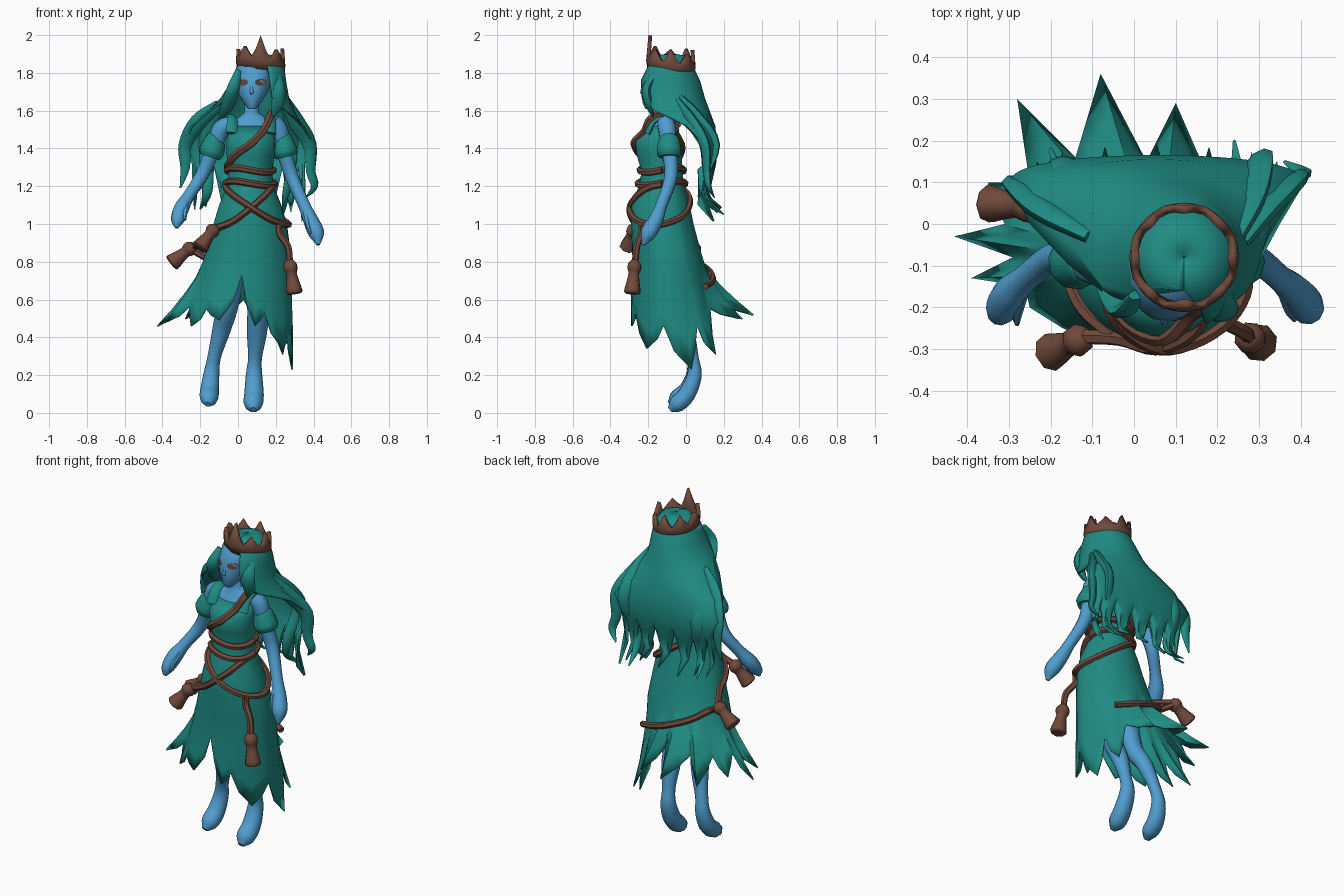
import bpy, bmesh, math, random
from mathutils import Vector
from mathutils.bvhtree import BVHTree

random.seed(4)
if "Cube" in bpy.data.objects:
    bpy.data.objects.remove(bpy.data.objects["Cube"])


def material(name, rgb):
    mat = bpy.data.materials.new(name)
    mat.use_nodes = True
    color = (*rgb, 1)
    mat.diffuse_color = color
    mat.node_tree.nodes["Principled BSDF"].inputs["Base Color"].default_value = color
    return mat


teal = material("teal", (0.014, 0.262, 0.23))
skin = material("blue skin", (0.08, 0.34, 0.62))
brown = material("brown", (0.16, 0.067, 0.043))


def finish(name, bm, mat, thickness=0, angle=50):
    """Turn a bmesh into a smooth-shaded object of one colour."""
    bmesh.ops.recalc_face_normals(bm, faces=bm.faces)
    mesh = bpy.data.meshes.new(name)
    bm.to_mesh(mesh)
    bm.free()
    mesh.materials.append(mat)
    mesh.shade_smooth()
    mesh.set_sharp_from_angle(angle=math.radians(angle))
    obj = bpy.data.objects.new(name, mesh)
    bpy.context.scene.collection.objects.link(obj)
    if thickness:
        mod = obj.modifiers.new("thickness", "SOLIDIFY")
        mod.thickness = thickness
    return obj


def loft(rows, closed=True, caps=False):
    """Skin rows of points into a sheet or tube."""
    bm = bmesh.new()
    rings = [[bm.verts.new(p) for p in row] for row in rows]
    n = len(rings[0])
    for a, b in zip(rings, rings[1:]):
        for i in range(n if closed else n - 1):
            j = (i + 1) % n
            bm.faces.new((a[i], a[j], b[j], b[i]))
    if caps:
        bm.faces.new(rings[0])
        bm.faces.new(rings[-1])
    return bm


def spline(points, steps=4):
    """Catmull-Rom smoothing of x, y, z, radius points."""
    p = [Vector(q) for q in points]
    p = [p[0] * 2 - p[1]] + p + [p[-1] * 2 - p[-2]]
    out = []
    for a, b, c, d in zip(p, p[1:], p[2:], p[3:]):
        for k in range(steps):
            t = k / steps
            out.append((b * 2 + (c - a) * t + (a * 2 - b * 5 + c * 4 - d) * t**2
                        + (b * 3 - a - c * 3 + d) * t**3) / 2)
    return out + [p[-2]]


def sweep(name, points, mat, sides=8, flat=1, steps=4):
    """Tube along a path whose radius varies from point to point."""
    path = spline(points, steps)
    rows, normal = [], Vector((0.3, -1, 0.1))
    for i, p in enumerate(path):
        tangent = (path[min(i + 1, len(path) - 1)] - path[max(i - 1, 0)]).xyz.normalized()
        normal = (normal - tangent * normal.dot(tangent)).normalized()
        side = tangent.cross(normal)
        turns = [math.tau * k / sides for k in range(sides)]
        rows.append([p.xyz + (normal * math.cos(a) * flat + side * math.sin(a)) * max(p.w, 0.003)
                     for a in turns])
    return finish(name, loft(rows, caps=True), mat)


def oval(row, angle, grow=0):
    z, x0, x1, y0, y1 = row
    return Vector(((x0 + x1) / 2 + ((x1 - x0) / 2 + grow) * math.cos(angle),
                   (y0 + y1) / 2 + ((y1 - y0) / 2 + grow) * math.sin(angle), z))


def stack(rows, sides=16):
    return loft([[oval(r, math.tau * k / sides) for k in range(sides)] for r in rows], caps=True)


# Dress: oval sections (z, x min, x max, y min, y max) down to a ragged hem
SECTIONS = [(1.52, -.04, .19, -.2, -.04), (1.44, -.06, .2, -.27, -.03), (1.36, -.06, .195, -.26, -.02),
            (1.28, -.05, .18, -.235, -.02), (1.2, -.06, .19, -.25, -.01), (1.1, -.1, .23, -.29, .02),
            (1, -.13, .26, -.29, .04), (.85, -.17, .28, -.285, .08), (.65, -.24, .3, -.28, .14)]


def section(z):
    for a, b in zip(SECTIONS, SECTIONS[1:]):
        if z >= b[0]:
            t = max(0, (a[0] - z) / (a[0] - b[0]))
            return [u + (v - u) * t for u, v in zip(a, b)]
    return SECTIONS[-1]


# Hem corners alternate between notch and tip; each tip is widened like a leaf
HEM = [(.02, -.29, .73), (.09, -.29, .46), (.14, -.27, .53), (.24, -.21, .34), (.29, -.12, .46),
       (.29, .03, .23), (.26, .06, .46), (.24, .16, .31), (.17, .13, .55), (.1, .29, .5),
       (.03, .15, .6), (-.08, .36, .52), (-.14, .16, .6), (-.28, .3, .5), (-.25, .1, .6),
       (-.35, .1, .5), (-.31, 0, .6), (-.43, -.03, .46), (-.29, -.08, .57), (-.39, -.13, .48),
       (-.26, -.15, .56), (-.25, -.2, .46), (-.17, -.25, .55), (-.1, -.28, .49)]
hem = []
for i, (a, b) in enumerate(zip(HEM, HEM[1:] + HEM[:1])):
    notch, tip = (Vector(a), Vector(b)) if i % 2 == 0 else (Vector(b), Vector(a))
    middle = notch.lerp(tip, .38)
    middle.z = notch.z + (tip.z - notch.z) * .58
    hem += [Vector(a), middle]
z, x0, x1, y0, y1 = section(.72)
angles = [math.atan2((p.y - (y0 + y1) / 2) / (y1 - y0), (p.x - (x0 + x1) / 2) / (x1 - x0)) for p in hem]
rows = [[oval(r, a) for a in angles] for r in SECTIONS[:-1]]
waist = [oval(section(.8), a) for a in angles]
for t in (0, .25, .5, .75, 1):
    row = []
    for high, low in zip(waist, hem):
        p = high.lerp(low, t**1.3)
        p.z = high.z + (low.z - high.z) * t
        row.append(p)
    rows.append(row)
finish("dress", loft(rows), teal, .008)

# Chest, neck and head
finish("chest_and_neck", stack([(1.44, -.03, .17, -.23, -.05), (1.5, -.05, .19, -.21, -.05),
                                (1.54, -.05, .19, -.18, -.05), (1.57, .01, .14, -.17, -.07),
                                (1.59, .035, .11, -.165, -.09), (1.67, .035, .11, -.17, -.09)]), skin)
head = stack([(1.61, .055, .095, -.215, -.16), (1.64, .03, .12, -.23, -.1), (1.69, 0, .155, -.235, -.04),
              (1.76, -.02, .18, -.23, 0), (1.83, -.01, .19, -.2, .01), (1.87, .05, .15, -.15, -.03)])
surface = BVHTree.FromBMesh(head)
finish("head", head, skin)
sweep("nose", [(.072, -.222, 1.74, .005), (.072, -.233, 1.7, .01), (.072, -.229, 1.688, .006)], skin)


def face_plate(name, x, z, rx, rz, mat):
    """Thin oval laid on the front of the face."""
    bm = bmesh.new()
    ring = []
    for k in range(10):
        a = math.tau * k / 10
        q = Vector((x + rx * math.cos(a), -1, z + rz * math.sin(a)))
        hit = surface.ray_cast(q, Vector((0, 1, 0)))[0]
        ring.append(bm.verts.new(hit + Vector((0, -.005, 0))))
    bm.faces.new(ring)
    finish(name, bm, mat)


face_plate("right_eye", .024, 1.75, .03, .017, brown)
face_plate("left_eye", .123, 1.75, .034, .019, brown)

# Arms, sleeves and straps
ARMS = {"right": [(-.04, -.11, 1.53, .045), (-.09, -.1, 1.5, .048), (-.13, -.09, 1.4, .042),
                  (-.19, -.08, 1.26, .036), (-.26, -.13, 1.15, .032), (-.3, -.17, 1.08, .042),
                  (-.32, -.21, 1.02, .035), (-.325, -.23, .98, .01)],
        "left": [(.18, -.11, 1.54, .045), (.215, -.1, 1.5, .048), (.24, -.09, 1.4, .042),
                 (.285, -.08, 1.25, .036), (.35, -.13, 1.1, .032), (.385, -.16, 1.02, .04),
                 (.415, -.2, .95, .042), (.425, -.225, .89, .01)]}
for side, path in ARMS.items():
    sweep(side + "_arm", path, skin, 10)
    x, y, z, r = path[2]
    lean = .015 if x > 0 else -.02
    sweep(side + "_sleeve", [(x - lean, y, z + .055, .05), (x - lean / 2, y, z + .04, .058),
                             (x + lean / 2, y, z - .015, .068), (x + lean, y, z - .045, .055)], teal, 10)
    sweep(side + "_thumb", [(*path[4][:3], .02), (path[5][0] - lean, path[5][1] - .04, path[5][2] - .02, .014),
                            (path[6][0] - lean * 2, path[6][1] - .03, path[6][2], .006)], skin, 6)
for side, x in (("right", -.03), ("left", .17)):
    sweep(side + "_strap", [(x, -.205, 1.48, .034), (x, -.17, 1.545, .03), (x, -.11, 1.565, .03),
                            (x, -.05, 1.49, .034)], teal, 8, .4)

# Legs with pointed feet
sweep("left_leg", [(.12, -.12, .95, .085), (.11, -.06, .58, .062), (.1, 0, .42, .053), (.09, .035, .29, .037),
                   (.085, .045, .2, .044), (.085, .005, .1, .052), (.08, -.05, .045, .05), (.08, -.085, .016, .018)],
      skin, 10, .9)
sweep("right_leg", [(-.01, -.12, .95, .085), (-.05, -.08, .6, .06), (-.085, -.01, .45, .05), (-.125, .03, .3, .036),
                    (-.14, .04, .21, .042), (-.15, .005, .12, .05), (-.155, -.05, .075, .048), (-.16, -.085, .045, .018)],
      skin, 10, .9)

# Hair: open rows (z, centre x, centre y, half width, depth, half angle) ending in strands
HAIR = [(1.905, .12, -.08, .003, .003, 3.14), (1.89, .12, -.08, .08, .08, 3.14), (1.84, .12, -.085, .125, .12, 2.6),
        (1.76, .11, -.09, .145, .165, 2.45), (1.67, .09, -.08, .18, .18, 2.35), (1.6, .07, -.05, .23, .175, 1.95),
        (1.52, .05, .015, .3, .14, 1.6), (1.42, .055, .085, .355, .08, 1.5), (1.32, .055, .09, .3, .07, 1.5)]
COLUMNS = 28
rows = []
for z, cx, cy, w, d, half in HAIR:
    shift = .25 if 1.9 < half < 3 else 0
    power = .65 if half < 2 else 1
    row = []
    for i in range(COLUMNS + 1):
        a = half * (2 * i / COLUMNS - 1) + shift
        c = math.cos(a)
        row.append(Vector((cx + w * math.sin(a), cy + d * math.copysign(abs(c)**power, c), z)))
    rows.append(row)
drops = [0 if i % 4 == 0 else random.uniform(.19, .28) if i % 4 == 2 else .15 for i in range(COLUMNS + 1)]
edge = rows[-1]
for t, kick in ((.35, -.03), (.7, -.05), (1, .03)):
    row = []
    for i, (p, drop) in enumerate(zip(edge, drops)):
        pull = edge[i // 4 * 4 + 2] if i % 4 else p
        sway = kick if i % 4 == 2 else -.04 * t
        row.append(p.lerp(pull, t * .3) + Vector((0, sway, -.03 * t - drop * t)))
    rows.append(row)
finish("hair", loft(rows, closed=False), teal, .012, 60)
STRANDS = [[(-.1, -.03, 1.63, .03), (-.21, .03, 1.54, .045), (-.28, .09, 1.42, .035), (-.28, .1, 1.3, .026), (-.305, .1, 1.19, .004)],
           [(.25, -.05, 1.65, .03), (.31, .03, 1.54, .045), (.38, .1, 1.42, .04), (.385, .11, 1.28, .028),
            (.405, .12, 1.2, .022), (.36, .15, 1.14, .004)],
           [(.23, -.05, 1.68, .03), (.28, .06, 1.56, .045), (.3, .15, 1.42, .04), (.27, .09, 1.24, .03), (.25, .11, 1.13, .022),
            (.24, .2, 1.05, .004)],
           [(-.08, .02, 1.62, .03), (-.15, .1, 1.5, .04), (-.17, .14, 1.37, .04), (-.16, .09, 1.22, .03), (-.17, .1, 1.14, .022),
            (-.2, .18, 1.08, .004)],
           [(.205, -.15, 1.81, .02), (.215, -.21, 1.72, .036), (.21, -.195, 1.63, .034), (.18, -.17, 1.56, .004)],
           [(.005, -.17, 1.81, .02), (-.025, -.205, 1.72, .034), (-.06, -.14, 1.62, .034), (-.1, -.08, 1.55, .004)]]
for i, path in enumerate(STRANDS):
    sweep("hair_strand_%d" % (i + 1), path, teal, 8, .6)

# Crown: tilted band with points, the front one tallest
low, mid, top = [], [], []
POINTS = 8
for k in range(POINTS * 4):
    a = math.tau * k / (POINTS * 4) - math.pi / 2
    c, s = math.cos(a), math.sin(a)
    peak = random.uniform(.055, .085)
    rise = (peak, .035, .008, .03)[k % 4]
    if k == 0:
        rise = .125
    elif k in (1, POINTS * 4 - 1):
        rise = .055
    base = 1.803 - .017 * s - .012 * c
    for ring, r, h in ((low, .124, base), (mid, .131, base + .045), (top, .134 - rise * .12, base + .055 + rise)):
        ring.append(Vector((.12 + r * c, -.08 + r * s, h)))
finish("crown", loft([low, mid, top]), brown, .02, 35)


# Ropes wrapped on the dress by angle and height
def rope(name, turns, tail=(), r=.018, grow=.008):
    path = [(*oval(section(z), math.radians(a), grow), r) for a, z in turns]
    sweep(name, path + [(*p, r) for p in tail], brown, 6)


for i, z in enumerate((1.285, 1.215)):
    rope("waist_rope_%d" % (i + 1), [(a, z + .012 * math.sin(math.radians(a * 2))) for a in range(0, 361, 30)])
rope("shoulder_sash", [(-320, 1.5), (-260, 1.4), (-210, 1.31), (-165, 1.31), (-125, 1.37), (-88, 1.43), (-62, 1.49)],
     [(.165, -.188, 1.555), (.175, -.11, 1.585), (.165, -.04, 1.51)], r=.021, grow=.004)
rope("hip_rope", [(-200, 1.21), (-160, 1.19), (-125, 1.15), (-90, 1.09), (-60, 1.03), (-30, 1), (0, 1),
                  (40, 1.04), (75, 1.11), (110, 1.17), (160, 1.21)])
rope("cross_rope", [(0, 1.21), (-35, 1.19), (-65, 1.14), (-95, 1.07), (-120, 1.01)], [(-.12, -.27, .98)])
rope("side_rope", [(-125, 1), (-150, .97), (-170, .94), (-185, .91)], [(-.235, .035, .88)])
rope("hanging_rope", [(-40, 1.01), (-42, .95)], [(.265, -.26, .88), (.275, -.27, .79)])
rope("back_rope", [(50, .67), (75, .7), (100, .74), (125, .78), (150, .82)], [(-.24, .05, .86)], grow=.022)


def tassel(name, start, end):
    a, b = Vector(start), Vector(end)
    shape = ((0, .018), (.12, .036), (.28, .038), (.4, .029), (.7, .038), (.95, .046), (1, .03))
    sweep(name, [(*a.lerp(b, t), r) for t, r in shape], brown, 8, 1, 2)


tassel("front_tassel", (-.115, -.27, .99), (-.205, -.31, .87))
tassel("side_tassel", (-.23, .04, .89), (-.355, .05, .79))
tassel("hanging_tassel", (.272, -.27, .81), (.3, -.285, .63))
